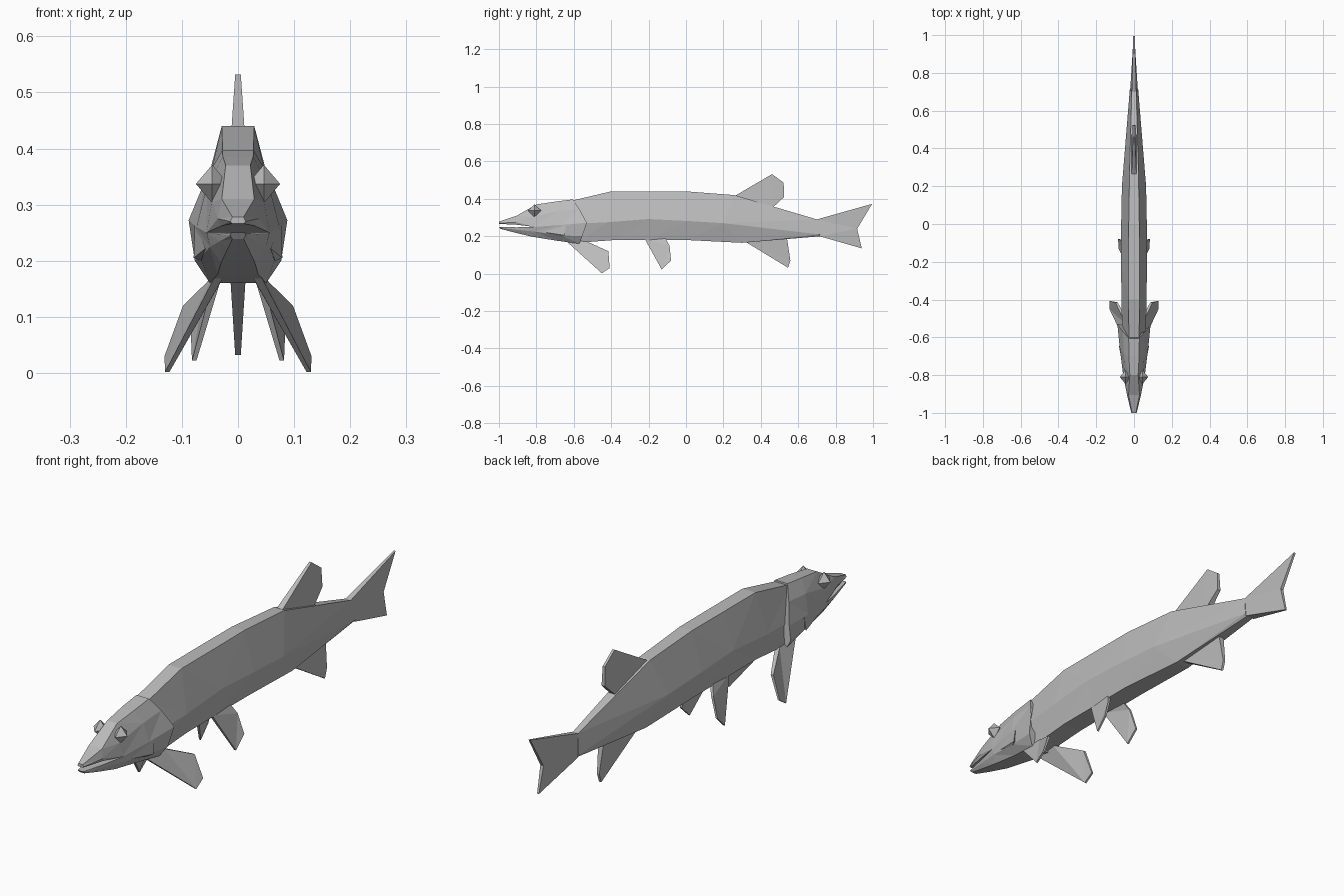
import bpy, bmesh
from mathutils import Vector

grey = bpy.data.materials.new("grey")
grey.diffuse_color = (0.5, 0.5, 0.5, 1)


def make(name, verts, faces):
    me = bpy.data.meshes.new(name)
    me.from_pydata(verts, [], faces)
    bm = bmesh.new()
    bm.from_mesh(me)
    bmesh.ops.remove_doubles(bm, verts=bm.verts, dist=0.0005)
    bmesh.ops.triangulate(bm, faces=[f for f in bm.faces if len(f.verts) == 4])
    bmesh.ops.recalc_face_normals(bm, faces=bm.faces)
    bm.to_mesh(me)
    bm.free()
    me.materials.append(grey)
    ob = bpy.data.objects.new(name, me)
    bpy.context.collection.objects.link(ob)
    return ob


def loft(name, sections):
    """Skin half sections (x, y, z listed top to bottom), mirrored across x."""
    n = 2 * len(sections[0])
    verts = []
    for s in sections:
        verts += list(s) + [(-x, y, z) for x, y, z in reversed(s)]
    faces = [tuple(range(n)), tuple(range(len(verts) - n, len(verts)))]
    for k in range(len(sections) - 1):
        for i in range(n):
            j = (i + 1) % n
            faces.append((k * n + i, k * n + j, k * n + n + j, k * n + n + i))
    return make(name, verts, faces)


def plate(name, points, side=1):
    """Fin outline of (x, y, z, half thickness)."""
    n = len(points)
    verts = [(side * x + s * t, y, z) for s in (-1, 1) for x, y, z, t in points]
    faces = [tuple(range(n)), tuple(range(n, 2 * n))]
    faces += [(i, (i + 1) % n, n + (i + 1) % n, n + i) for i in range(n)]
    ob = make(name, verts, faces)
    bm = bmesh.new()
    bm.from_mesh(ob.data)
    bmesh.ops.triangulate(bm, faces=[f for f in bm.faces if len(f.verts) > 4])
    bm.to_mesh(ob.data)
    bm.free()


# trunk: back edge, flank crease, belly edge
loft("trunk", [
    [(0.027, -0.62, 0.388), (0.06, -0.62, 0.265), (0.04, -0.58, 0.165)],
    [(0.029, -0.40, 0.44), (0.067, -0.42, 0.275), (0.042, -0.38, 0.18)],
    [(0.029, -0.20, 0.44), (0.068, -0.20, 0.292), (0.042, -0.20, 0.18)],
    [(0.028, 0.00, 0.44), (0.068, 0.00, 0.282), (0.042, 0.00, 0.18)],
    [(0.024, 0.26, 0.42), (0.064, 0.20, 0.27), (0.032, 0.30, 0.165)],
    [(0.012, 0.70, 0.29), (0.022, 0.715, 0.21), (0.014, 0.72, 0.20)],
])

# forked tail fin
plate("tail_fin", [(0, 0.70, 0.29, 0.012), (0, 0.995, 0.373, 0.004),
                   (0, 0.915, 0.24, 0.007), (0, 0.94, 0.135, 0.004),
                   (0, 0.715, 0.20, 0.02)])

# head with flared gill cover
loft("head", [
    [(0.022, -0.80, 0.37), (0.046, -0.82, 0.305), (0.056, -0.81, 0.25), (0.05, -0.81, 0.225), (0.03, -0.82, 0.197)],
    [(0.027, -0.70, 0.385), (0.055, -0.68, 0.335), (0.074, -0.67, 0.26), (0.067, -0.67, 0.205), (0.036, -0.69, 0.176)],
    [(0.028, -0.605, 0.397), (0.058, -0.57, 0.345), (0.088, -0.53, 0.272), (0.077, -0.555, 0.20), (0.05, -0.57, 0.16)],
])

# snout and lower jaw, with the mouth gap between them
loft("snout", [
    [(0.010, -1.0, 0.278), (0.014, -1.0, 0.270), (0.010, -1.0, 0.266)],
    [(0.029, -0.905, 0.31), (0.036, -0.91, 0.275), (0.030, -0.91, 0.262)],
    [(0.022, -0.80, 0.37), (0.046, -0.82, 0.305), (0.056, -0.81, 0.25)],
])
loft("lower_jaw", [
    [(0.012, -1.0, 0.25), (0.014, -0.995, 0.245), (0.010, -0.99, 0.239)],
    [(0.034, -0.91, 0.248), (0.032, -0.91, 0.235), (0.02, -0.91, 0.218)],
    [(0.056, -0.81, 0.249), (0.05, -0.81, 0.225), (0.03, -0.82, 0.197)],
])

# fins on the centre line
plate("dorsal_fin", [(0, 0.26, 0.415, 0.013), (0, 0.46, 0.532, 0.005),
                     (0, 0.522, 0.487, 0.005), (0, 0.525, 0.41, 0.008),
                     (0, 0.46, 0.35, 0.013)])
plate("anal_fin", [(0, 0.31, 0.175, 0.014), (0, 0.545, 0.032, 0.005),
                   (0, 0.558, 0.07, 0.005), (0, 0.54, 0.19, 0.012)])

for side, label in ((1, "right"), (-1, "left")):
    # paired fins
    plate("pectoral_fin_" + label, [
        (0.030, -0.645, 0.178, 0.008), (0.126, -0.45, 0.002, 0.004),
        (0.127, -0.408, 0.03, 0.004), (0.092, -0.415, 0.12, 0.006),
        (0.035, -0.53, 0.172, 0.010)], side)
    plate("pelvic_fin_" + label, [
        (0.032, -0.22, 0.185, 0.007), (0.078, -0.13, 0.022, 0.004),
        (0.080, -0.08, 0.07, 0.004), (0.055, -0.088, 0.15, 0.005),
        (0.036, -0.11, 0.19, 0.007)], side)

    # diamond eyes
    c = Vector((side * 0.046, -0.81, 0.337))
    dirs = [(0, 0.036, 0), (0, 0, 0.034), (0, -0.036, 0), (0, 0, -0.034)]
    verts = [c + Vector(d) for d in dirs]
    verts += [c + Vector((side * 0.029, 0, 0)), c - Vector((side * 0.029, 0, 0))]
    make("eye_" + label, verts,
         [(i, (i + 1) % 4, k) for i in range(4) for k in (4, 5)])

    # raised cheek edge in front of the gill cover
    make("cheek_" + label, [
        (side * 0.066, -0.67, 0.20), (side * 0.077, -0.64, 0.265),
        (side * 0.079, -0.65, 0.205), (side * 0.058, -0.76, 0.222),
        (side * 0.055, -0.66, 0.215)],
        [(0, 2, 3), (1, 3, 2), (1, 2, 4), (0, 4, 2), (0, 3, 4), (1, 4, 3)])
